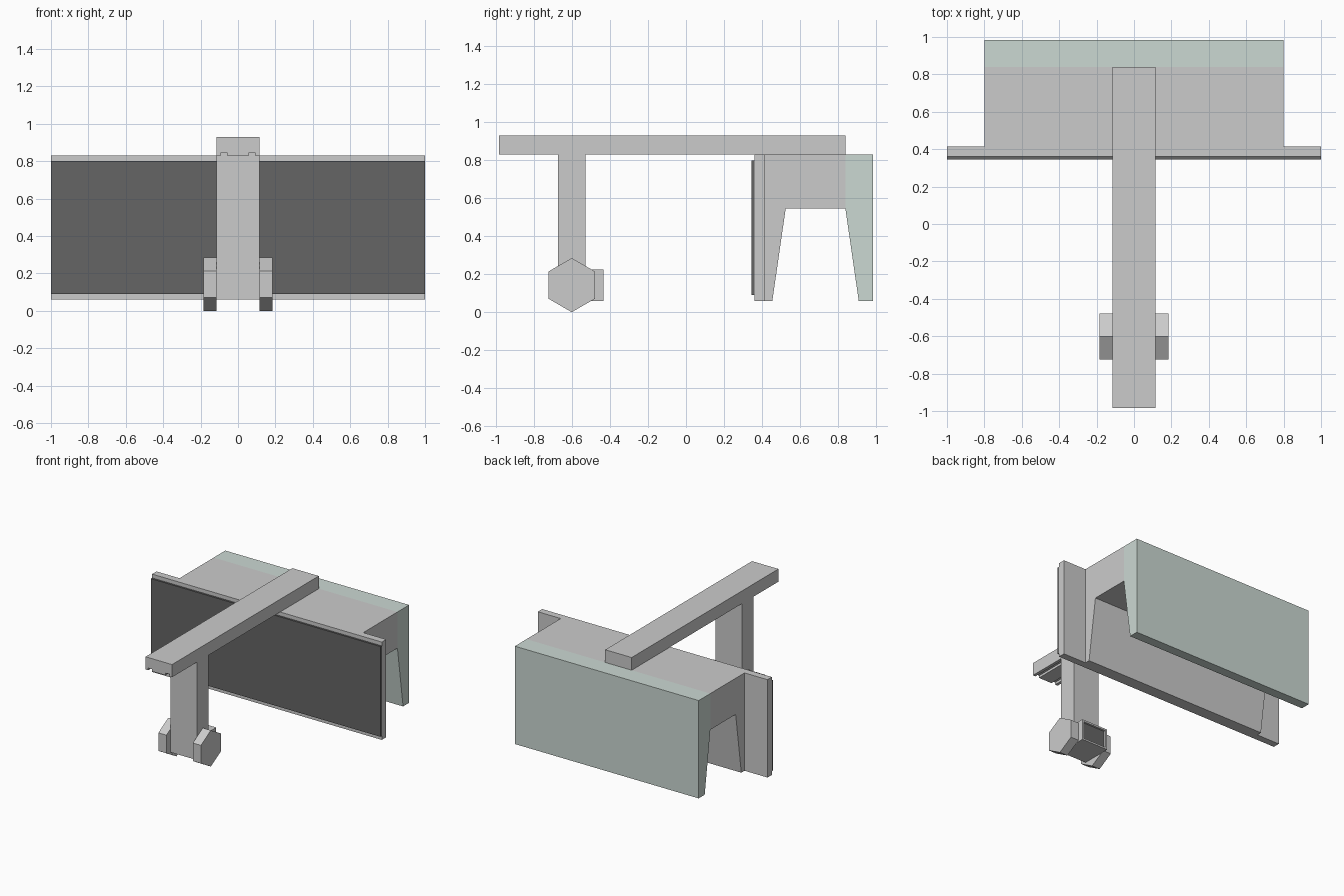
import bpy, bmesh, math

if "Cube" in bpy.data.objects:
    bpy.data.objects.remove(bpy.data.objects["Cube"])


def material(name, rgb):
    m = bpy.data.materials.new(name)
    m.diffuse_color = (*rgb, 1)
    m.use_nodes = True
    m.node_tree.nodes["Principled BSDF"].inputs["Base Color"].default_value = m.diffuse_color
    return m


dark = material("dark_screen", (0.13, 0.13, 0.13))
sage = material("sage_green", (0.60, 0.69, 0.65))


def finish(name, bm, mat=None):
    bmesh.ops.recalc_face_normals(bm, faces=bm.faces)
    me = bpy.data.meshes.new(name)
    bm.to_mesh(me)
    bm.free()
    ob = bpy.data.objects.new(name, me)
    bpy.context.collection.objects.link(ob)
    if mat:
        me.materials.append(mat)
    return ob


def extrude_x(name, profile, x0, x1, mat=None):
    """Extrude a (y, z) profile from x0 to x1."""
    bm = bmesh.new()
    face = bm.faces.new([bm.verts.new((x0, y, z)) for y, z in profile])
    res = bmesh.ops.extrude_face_region(bm, geom=[face])
    for v in res["geom"]:
        if isinstance(v, bmesh.types.BMVert):
            v.co.x = x1
    return finish(name, bm, mat)


def box(name, x0, x1, y0, y1, z0, z1, mat=None):
    return extrude_x(name, [(y0, z0), (y1, z0), (y1, z1), (y0, z1)], x0, x1, mat)


# Wide display panel and its dark front screen
box("panel_frame", -1, 1, 0.36, 0.415, 0.06, 0.83)
box("front_screen", -1, 1, 0.345, 0.36, 0.09, 0.80, dark)

# Housing behind the panel: front half with a tapered leg, green rear half
extrude_x("housing", [(0.415, 0.83), (0.84, 0.83), (0.84, 0.545),
                      (0.525, 0.545), (0.455, 0.06), (0.415, 0.06)], -0.8, 0.8)
extrude_x("rear_cover", [(0.84, 0.83), (0.985, 0.83), (0.985, 0.06),
                         (0.91, 0.06), (0.84, 0.545)], -0.8, 0.8, sage)

# Overhead beam with two grooves under its front end
beam = box("overhead_beam", -0.115, 0.115, -0.985, 0.84, 0.83, 0.93)
for s in (-1, 1):
    a, b = sorted((s * 0.058, s * 0.092))
    cutter = box("groove_cutter", a, b, -1.05, -0.675, 0.80, 0.848)
    cutter.hide_render = True
    cutter.hide_viewport = False
    mod = beam.modifiers.new("groove", 'BOOLEAN')
    mod.operation = 'DIFFERENCE'
    mod.solver = 'EXACT'
    mod.object = cutter
    bpy.context.view_layer.objects.active = beam
    bpy.ops.object.modifier_apply(modifier=mod.name)
    bpy.data.objects.remove(cutter)

# Hanging post
box("hanging_post", -0.115, 0.115, -0.675, -0.53, 0.06, 0.83)

# Viewer block with a recessed dark viewing window facing the panel
viewer = box("viewer_block", -0.115, 0.115, -0.53, -0.435, 0.06, 0.225)
viewer.data.materials.append(None)
viewer.data.materials.append(dark)
bm = bmesh.new()
bm.from_mesh(viewer.data)
bm.normal_update()
window = max(bm.faces, key=lambda f: f.calc_center_median().y)
bmesh.ops.inset_region(bm, faces=[window], thickness=0.02, depth=0)
bmesh.ops.inset_region(bm, faces=[window], thickness=0.0005, depth=-0.015)
window.material_index = 1
bm.to_mesh(viewer.data)
bm.free()

# Hexagonal knobs on both sides of the post
hexagon = [(-0.602 + 0.1425 * math.sin(math.radians(60 * i)),
            0.1425 + 0.1425 * math.cos(math.radians(60 * i))) for i in range(6)]
for side, s in (("left", -1), ("right", 1)):
    extrude_x(side + "_knob", hexagon, s * 0.115, s * 0.185)
